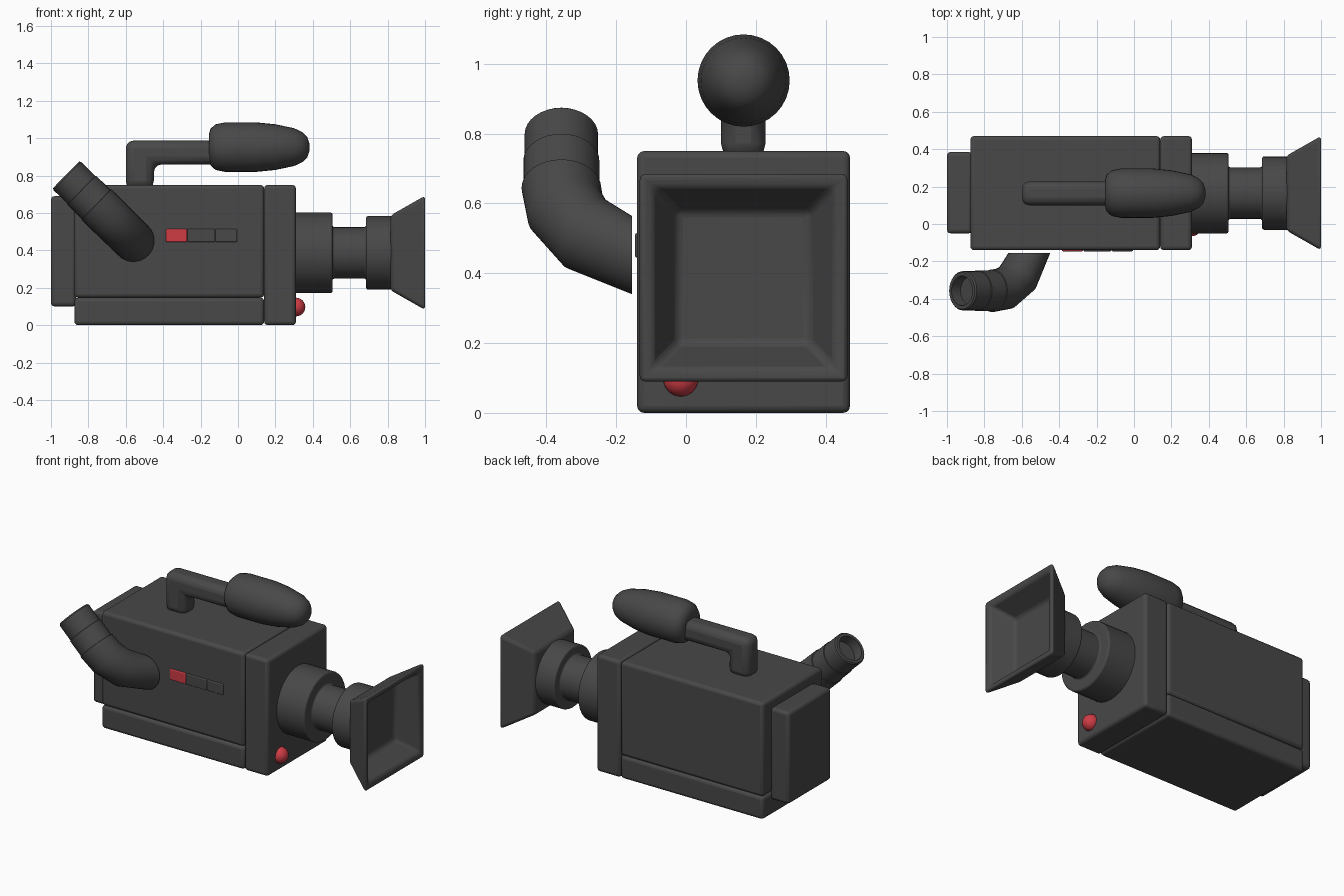
import bpy, bmesh
from math import sin, cos, pi, radians
from mathutils import Vector

if "Cube" in bpy.data.objects:
    bpy.data.objects.remove(bpy.data.objects["Cube"])


def material(name, colour):
    m = bpy.data.materials.new(name)
    m.use_nodes = True
    m.diffuse_color = colour
    bsdf = m.node_tree.nodes["Principled BSDF"]
    bsdf.inputs["Base Color"].default_value = colour
    bsdf.inputs["Roughness"].default_value = 0.6
    return m


GREY = material("dark grey", (0.065, 0.065, 0.065, 1))
RED = material("red", (0.62, 0.045, 0.06, 1))
MID_Y, LENS_Z, MIC_Z = 0.165, 0.387, 0.952


def finish(name, bm, mat, bevel=0.0, segments=3):
    bmesh.ops.recalc_face_normals(bm, faces=bm.faces)
    mesh = bpy.data.meshes.new(name)
    bm.to_mesh(mesh)
    bm.free()
    mesh.materials.append(mat)
    ob = bpy.data.objects.new(name, mesh)
    bpy.context.collection.objects.link(ob)
    if bevel:
        mod = ob.modifiers.new("rounded edges", 'BEVEL')
        mod.width, mod.segments = bevel, segments
        mod.limit_method, mod.angle_limit = 'ANGLE', radians(28)
    bpy.ops.object.select_all(action='DESELECT')
    ob.select_set(True)
    bpy.context.view_layer.objects.active = ob
    bpy.ops.object.shade_smooth_by_angle(angle=radians(35))
    return ob


def box(name, x, y, z, mat=GREY, bevel=0.02):
    bm = bmesh.new()
    bmesh.ops.create_cube(bm, size=1)
    for v in bm.verts:
        v.co = [lo + (c + 0.5) * (hi - lo) for c, (lo, hi) in zip(v.co, (x, y, z))]
    return finish(name, bm, mat, bevel)


def loft(name, rings, bevel=0.0, mat=GREY):
    """Skin a list of point rings and cap both ends."""
    bm = bmesh.new()
    loops = [[bm.verts.new(p) for p in ring] for ring in rings]
    n = len(loops[0])
    for a, b in zip(loops, loops[1:]):
        for i in range(n):
            j = (i + 1) % n
            bm.faces.new((a[i], a[j], b[j], b[i]))
    bm.faces.new(loops[0])
    bm.faces.new(loops[-1])
    return finish(name, bm, mat, bevel)


def circle(centre, u, v, r, n=32):
    return [Vector(centre) + r * (cos(2 * pi * i / n) * u + sin(2 * pi * i / n) * v)
            for i in range(n)]


def lathe_x(name, profile, z, bevel=0.0):
    u, v = Vector((0, 1, 0)), Vector((0, 0, 1))
    return loft(name, [circle((x, MID_Y, z), u, v, r) for x, r in profile], bevel)


# Housing
SIDE = (-0.14, 0.47)
box("body", (-0.875, 0.14), SIDE, (0.147, 0.75))
box("base", (-0.875, 0.14), SIDE, (0, 0.147))
box("front_block", (0.14, 0.31), SIDE, (0, 0.75))
box("battery_pack", (-1, -0.865), (-0.05, 0.385), (0.1, 0.69))

# Lens barrels
lathe_x("lens_barrel", [(0.29, 0.215), (0.505, 0.215), (0.505, 0.138), (0.685, 0.138),
                        (0.685, 0.196), (0.83, 0.196)], LENS_Z, 0.01)


# Flared square lens hood with a recessed inside
def square(x, h):
    return [(x, MID_Y + a * h, LENS_Z + b * h) for a, b in ((-1, -1), (1, -1), (1, 1), (-1, 1))]


loft("lens_hood", [square(0.815, 0.2), square(1, 0.305), square(1, 0.262),
                   square(0.86, 0.19)], 0.018)

# Recording lamp
bm = bmesh.new()
bmesh.ops.create_uvsphere(bm, u_segments=24, v_segments=12, radius=0.05)
finish("recording_lamp", bm, RED).location = (0.31, -0.015, 0.097)

# Row of side buttons
for name, x, mat in (("record_button", (-0.385, -0.273), RED),
                     ("wide_button", (-0.271, -0.122), GREY),
                     ("small_button", (-0.12, -0.005), GREY)):
    box(name, x, (-0.146, -0.12), (0.445, 0.515), mat, 0.006)

# Handle: an L outline given thickness
outline = [(-0.6, 0.73), (-0.45, 0.73), (-0.45, 0.86), (-0.1, 0.86), (-0.1, 0.987), (-0.6, 0.987)]
loft("handle", [[(x, y, z) for x, z in outline] for y in (0.1, 0.228)], 0.042)

# Microphone
lathe_x("microphone", [(-0.155, 0.07), (-0.147, 0.098), (-0.12, 0.122), (-0.07, 0.132),
                       (0.1, 0.132), (0.2, 0.122), (0.3, 0.101), (0.345, 0.08),
                       (0.37, 0.055), (0.382, 0.02)], MIC_Z)

# Bent eyepiece tube: rings of (distance along slope, y, turn in degrees, radius)
slope, across, out = Vector((-0.715, 0, 0.7)), Vector((0.7, 0, 0.715)), Vector((0, -1, 0))
stations = [(0, -0.155, 0, 0.112), (0.09, -0.29, 38, 0.113), (0.185, -0.345, 72, 0.114),
            (0.275, -0.357, 90, 0.114), (0.277, -0.357, 90, 0.109), (0.385, -0.357, 90, 0.109),
            (0.387, -0.357, 90, 0.105), (0.495, -0.357, 90, 0.105), (0.503, -0.357, 90, 0.098),
            (0.503, -0.357, 90, 0.08), (0.44, -0.357, 90, 0.075)]
start = Vector((-0.56, 0, 0.452))
rings = []
for d, y, turn, r in stations:
    a = radians(turn)
    centre = start + d * slope + Vector((0, y, 0))
    rings.append(circle(centre, across, cos(a) * slope - sin(a) * out, r))
loft("eyepiece", rings)
